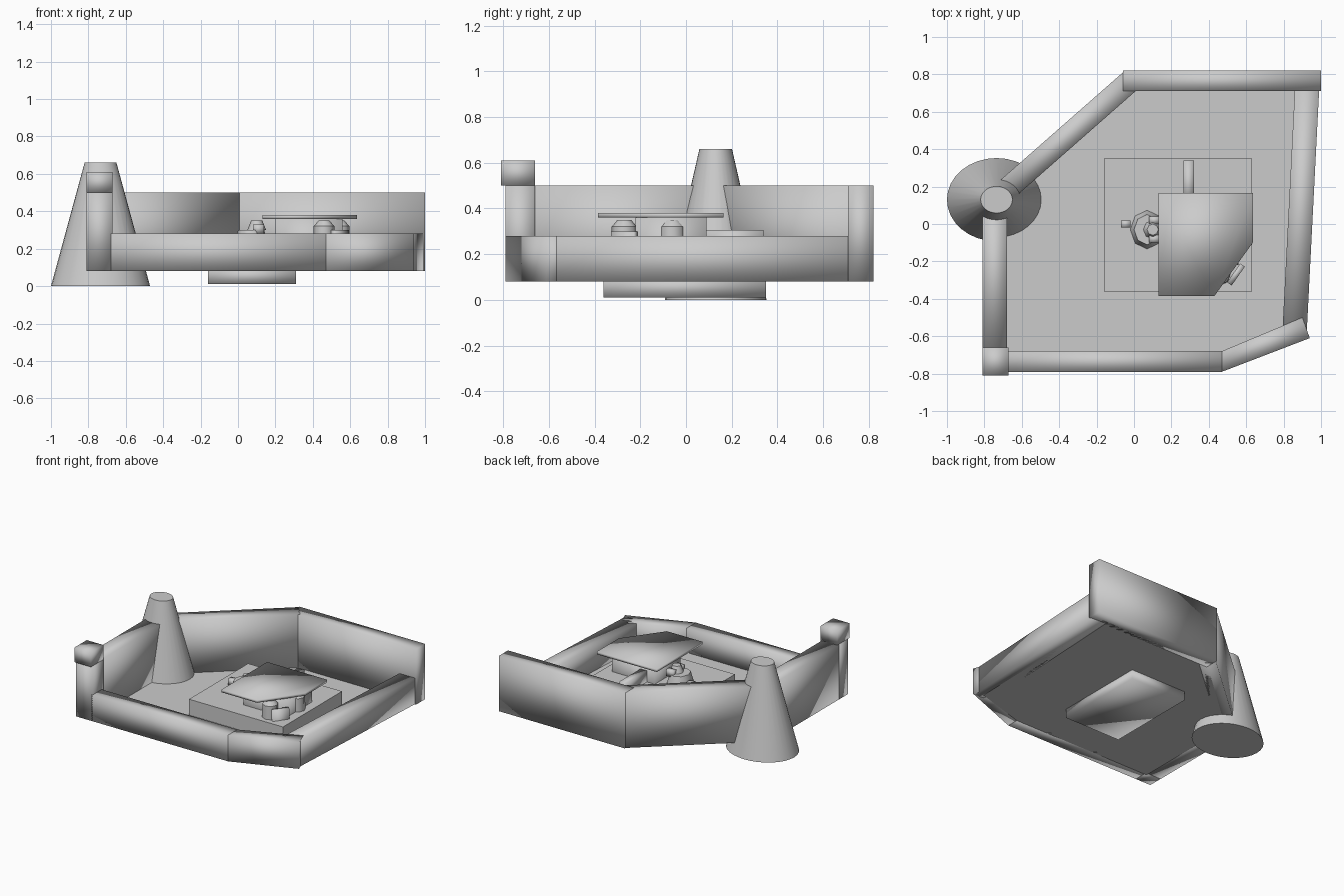
import bpy, bmesh, math
from mathutils import Matrix

cube = bpy.data.objects.get("Cube")
if cube:
    bpy.data.objects.remove(cube, do_unlink=True)

grey = bpy.data.materials.new("stone_grey")
grey.use_nodes = True
COLOUR = (0.6, 0.6, 0.6, 1)
grey.diffuse_color = COLOUR
grey.node_tree.nodes["Principled BSDF"].inputs["Base Color"].default_value = COLOUR


def finish(name, bm, smooth=True):
    bmesh.ops.recalc_face_normals(bm, faces=bm.faces)
    for f in bm.faces:
        f.smooth = smooth
    mesh = bpy.data.meshes.new(name)
    bm.to_mesh(mesh)
    bm.free()
    mesh.materials.append(grey)
    ob = bpy.data.objects.new(name, mesh)
    bpy.context.collection.objects.link(ob)
    return ob


def prism(name, outline, z0, z1, smooth=True):
    """Extrude a plan outline from z0 up to z1."""
    bm = bmesh.new()
    face = bm.faces.new([bm.verts.new((x, y, z0)) for x, y in outline])
    bottom = bmesh.ops.duplicate(bm, geom=[face])["geom"]
    bottom_face = [g for g in bottom if isinstance(g, bmesh.types.BMFace)]
    up = bmesh.ops.extrude_face_region(bm, geom=[face])["geom"]
    bmesh.ops.translate(bm, vec=(0, 0, z1 - z0),
                        verts=[v for v in up if isinstance(v, bmesh.types.BMVert)])
    if face.is_valid:
        bmesh.ops.delete(bm, geom=bottom_face, context="FACES")
    bmesh.ops.remove_doubles(bm, verts=bm.verts, dist=0.0001)
    return finish(name, bm, smooth)


def block(name, x0, x1, y0, y1, z0, z1, smooth=True):
    return prism(name, [(x0, y0), (x1, y0), (x1, y1), (x0, y1)], z0, z1, smooth)


def wall(name, p, q, width, z0, z1):
    """Straight wall centred on the line from p to q."""
    dx, dy = q[0] - p[0], q[1] - p[1]
    k = width / 2 / math.hypot(dx, dy)
    nx, ny = -dy * k, dx * k
    return prism(name, [(p[0] + nx, p[1] + ny), (p[0] - nx, p[1] - ny),
                        (q[0] - nx, q[1] - ny), (q[0] + nx, q[1] + ny)], z0, z1)


def frustum(name, x, y, z0, z1, r0, r1, squash=1, sides=32):
    bm = bmesh.new()
    bmesh.ops.create_cone(bm, cap_ends=True, segments=sides, radius1=r0,
                          radius2=r1, depth=z1 - z0)
    bmesh.ops.transform(bm, verts=bm.verts,
                        matrix=Matrix.Translation((x, y, (z0 + z1) / 2))
                        @ Matrix.Diagonal((1, squash, 1, 1)))
    ob = finish(name, bm)
    for f in ob.data.polygons:
        f.use_smooth = abs(f.normal.z) < 0.9
    return ob


BASE, LOW, HIGH = 0.08, 0.28, 0.5

# High walls
wall("back_wall", (-0.06, 0.765), (1, 0.765), 0.11, BASE, HIGH)
wall("diagonal_wall", (-0.02, 0.765), (-0.72, 0.15), 0.12, BASE, HIGH)
wall("side_wall", (-0.745, 0.15), (-0.745, -0.68), 0.13, BASE, HIGH)

# Low walls
wall("front_wall", (-0.68, -0.735), (0.47, -0.735), 0.11, BASE, LOW)
prism("front_corner_wall", [(0.47, -0.79), (0.94, -0.61), (0.9, -0.5), (0.47, -0.68)],
      BASE, LOW)
wall("right_wall", (0.857, -0.61), (0.925, 0.72), 0.13, BASE, LOW)

# Corner post and its cap
block("corner_post", -0.81, -0.67, -0.79, -0.66, BASE, HIGH)
block("post_cap", -0.81, -0.67, -0.81, -0.66, HIGH, 0.61)

# Round tower
frustum("tower", -0.735, 0.13, 0, 0.66, 0.265, 0.085, 0.84)

# Floor
prism("floor", [(-0.7, -0.7), (0.47, -0.7), (0.87, -0.58), (0.9, 0.74),
                (-0.04, 0.74), (-0.7, 0.15)], 0.08, 0.095, False)

# Sunken base and raised platform
block("sunken_base", -0.16, 0.31, -0.36, 0.35, 0.01, 0.1)
block("platform", -0.16, 0.63, -0.36, 0.35, 0.095, 0.22, False)

# Table
block("table_pedestal", 0.2, 0.56, -0.22, 0.09, 0.1, 0.36)
prism("table_top", [(0.13, -0.385), (0.43, -0.385), (0.635, -0.1), (0.635, 0.165),
                    (0.13, 0.165)], 0.36, 0.38)
block("bench_rail", 0.265, 0.32, 0.09, 0.34, 0.22, 0.305)

# Stools around the table
for i, (x, y) in enumerate([(0.46, -0.27), (0.54, -0.06)]):
    frustum(f"stool_{i + 1}", x, y, 0.1, 0.32, 0.06, 0.055, sides=8)
    frustum(f"stool_{i + 1}_top", x, y, 0.32, 0.35, 0.055, 0.03, sides=8)
wall("leaning_panel", (0.51, -0.32), (0.58, -0.22), 0.03, 0.1, 0.3)

# Seat behind the table, with arms
frustum("seat_body", 0.07, -0.03, 0.22, 0.3, 0.09, 0.07, 1.15, 8)
frustum("seat_back", 0.1, -0.03, 0.3, 0.35, 0.05, 0.03, 1, 8)
for i, y in enumerate((-0.08, 0.02)):
    block(f"seat_arm_{i + 1}", 0.08, 0.14, y - 0.02, y + 0.02, 0.28, 0.33)
block("seat_handle", -0.07, -0.02, -0.02, 0.02, 0.22, 0.27)
